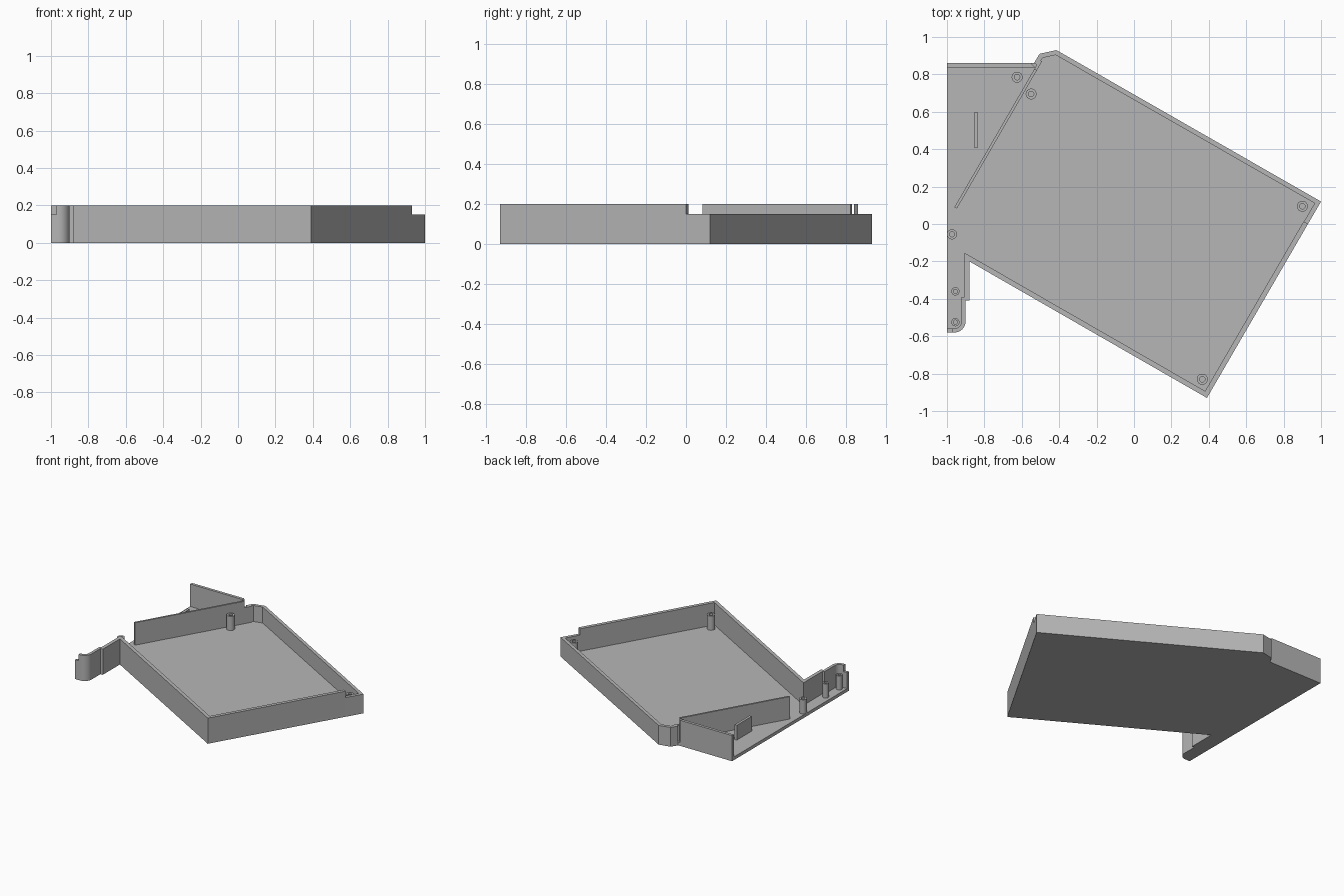
import bpy, bmesh, math
from mathutils import Vector

old = bpy.data.objects.get("Cube")
if old:
    bpy.data.objects.remove(old, do_unlink=True)

GREY = (0.47, 0.47, 0.47, 1)
mat = bpy.data.materials.new("plain grey")
mat.use_nodes = True
mat.diffuse_color = GREY
mat.node_tree.nodes["Principled BSDF"].inputs["Base Color"].default_value = GREY

FLOOR, LOW, HIGH, POST = 0.025, 0.15, 0.2, 0.135


def finish(name, bm):
    bmesh.ops.recalc_face_normals(bm, faces=bm.faces)
    mesh = bpy.data.meshes.new(name)
    bm.to_mesh(mesh)
    bm.free()
    mesh.materials.append(mat)
    ob = bpy.data.objects.new(name, mesh)
    bpy.context.collection.objects.link(ob)
    bpy.ops.object.select_all(action="DESELECT")
    ob.select_set(True)
    bpy.context.view_layer.objects.active = ob
    bpy.ops.object.shade_smooth_by_angle(angle=math.radians(30))
    return ob


def prism(name, points, z0, z1):
    """Extrude a flat outline from z0 up to z1."""
    bm = bmesh.new()
    face = bm.faces.new([bm.verts.new((x, y, z0)) for x, y in points])
    new = bmesh.ops.extrude_face_region(bm, geom=[face])["geom"]
    bmesh.ops.translate(bm, vec=(0, 0, z1 - z0),
                        verts=[v for v in new if isinstance(v, bmesh.types.BMVert)])
    return finish(name, bm)


def wall(name, path, thick, top):
    """Wall of even thickness, lying on the right-hand side of its path."""
    pts = [Vector(p) for p in path]
    dirs = [(b - a).normalized() for a, b in zip(pts, pts[1:])]
    norms = [Vector((d.y, -d.x)) for d in dirs]
    inner = []
    for i, p in enumerate(pts):
        a, b = norms[max(i - 1, 0)], norms[min(i, len(norms) - 1)]
        inner.append(p + (a + b) * thick / (1 + a.dot(b)))
    return prism(name, pts + inner[::-1], FLOOR, top)


def post(name, x, y, r):
    """Round screw post with a blind hole."""
    bm = bmesh.new()
    hole = r * 0.5
    profile = [(r, FLOOR), (r, POST), (hole, POST), (hole, 0.05), (0, 0.05)]
    verts = [bm.verts.new((px, 0, pz)) for px, pz in profile]
    edges = [bm.edges.new(e) for e in zip(verts, verts[1:])]
    bmesh.ops.spin(bm, geom=verts + edges, cent=(0, 0, 0), axis=(0, 0, 1),
                   angle=math.tau, steps=32)
    bmesh.ops.remove_doubles(bm, verts=bm.verts, dist=0.0001)
    finish(name, bm).location = (x, y, 0)


# Shared outline, clockwise from the back
rear_path = [(-0.535, 0.86), (-0.505, 0.91), (-0.415, 0.93), (1, 0.12), (0.93, 0)]
front_path = [(0.93, 0), (0.39, -0.93), (-0.88, -0.2), (-0.88, -0.41)]
arc = [(-0.96 + 0.06 * math.cos(t), -0.52 - 0.06 * math.sin(t))
       for t in [i * math.pi / 16 for i in range(9)]]
arm_path = [(-0.9, -0.39)] + arc + [(-0.97, -0.58)]

# Floor plate
prism("floor", [(-1, 0.86)] + rear_path + front_path[1:] + [(-0.9, -0.41)]
      + arc + [(-1, -0.58)], 0, FLOOR)

# Outer walls
wall("rear_wall", rear_path, 0.025, LOW)
wall("front_wall", front_path, 0.027, HIGH)
wall("arm_wall", arm_path, 0.022, HIGH)
wall("arm_end_wall", [(-0.97, -0.58), (-1, -0.58)], 0.022, LOW)
prism("back_left_wall", [(-1, 0.86), (-0.55, 0.86), (-0.53, 0.838), (-1, 0.838)],
      FLOOR, HIGH)

# Inner divider and rib
wall("diagonal_divider", [(-0.96, 0.09), (-0.532, 0.83)], 0.015, HIGH)
wall("divider_foot", [(-0.532, 0.83), (-0.505, 0.877)], 0.015, LOW)
prism("rib", [(-0.855, 0.41), (-0.835, 0.41), (-0.835, 0.595), (-0.855, 0.595)],
      FLOOR, 0.14)

# Screw posts
for i, (x, y, r) in enumerate([(-0.625, 0.785, 0.029), (-0.55, 0.695, 0.029),
                               (0.9, 0.095, 0.029), (0.365, -0.83, 0.029),
                               (-0.973, -0.055, 0.027), (-0.955, -0.36, 0.022),
                               (-0.955, -0.525, 0.022)]):
    post(f"screw_post_{i + 1}", x, y, r)
